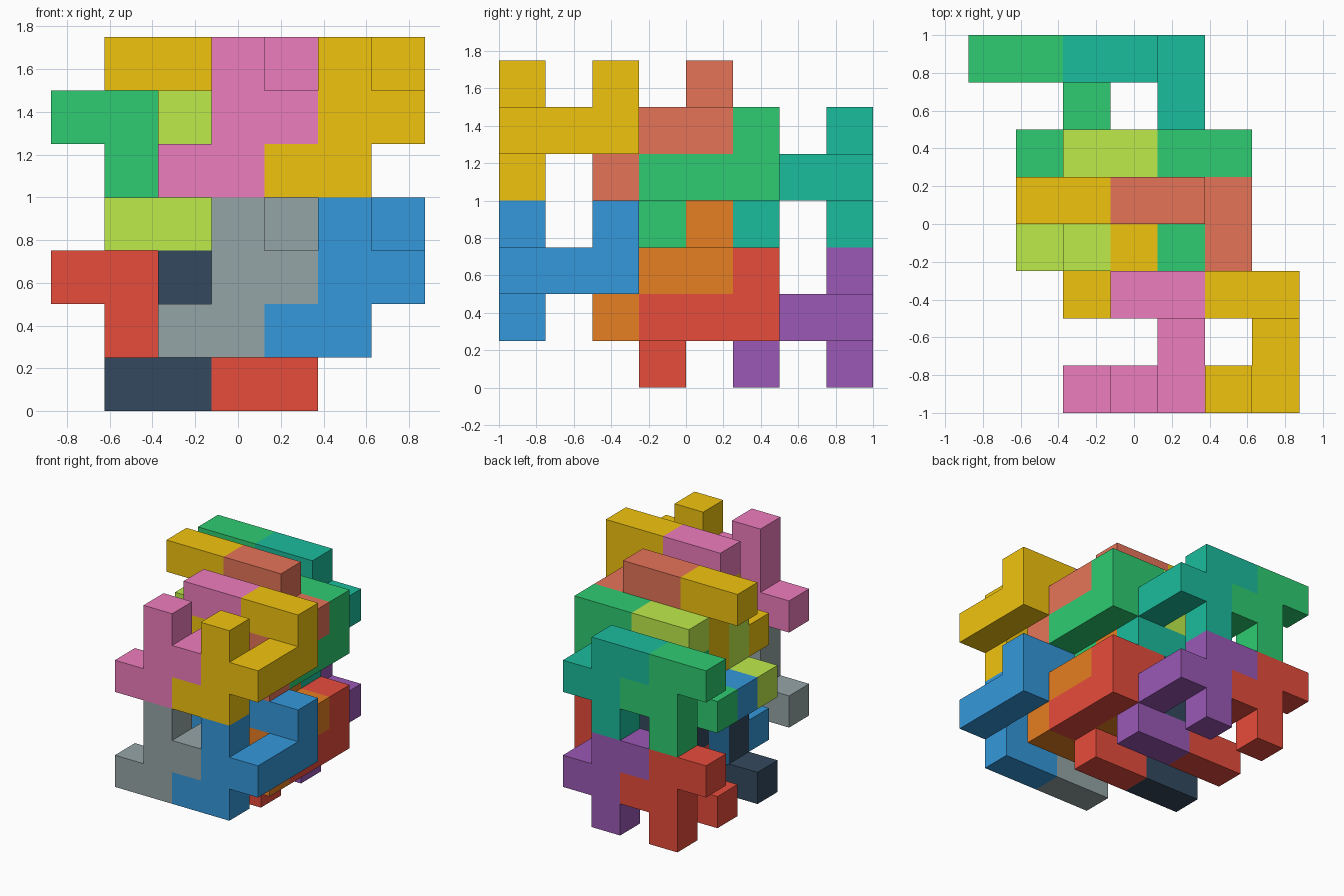
import bpy, bmesh
from mathutils import Vector

if "Cube" in bpy.data.objects:
    bpy.data.objects.remove(bpy.data.objects["Cube"])

U = 0.25                                  # size of one cube cell
ORIGIN = Vector((-0.875, -1.0, 0.0))      # corner of cell (0, 0, 0)

# One nine-cell piece: an F-shaped front, a linking arm, and a hooked tail
PIECE = [(0, 0, 1), (1, 0, 1), (1, 0, 2), (2, 0, 2), (1, 0, 3),
         (2, 1, 2),
         (2, 2, 2), (2, 2, 3), (1, 2, 3)]
DIRS = [Vector(d) for d in ((1, 0, 0), (-1, 0, 0), (0, 1, 0),
                            (0, -1, 0), (0, 0, 1), (0, 0, -1))]

COLOURS = {"red": "E74C3C", "blue": "3498DB", "grey": "95A5A6", "navy": "34495E",
           "purple": "9B59B6", "orange": "E67E22", "green": "2ECC71", "gold": "F1C40F",
           "pink": "EE7DBD", "lime": "BEEB4B", "teal": "1ABC9C", "terracotta": "E67458"}


def material(name):
    mat = bpy.data.materials.get(name)
    if not mat:
        mat = bpy.data.materials.new(name)
        srgb = [int(COLOURS[name][i:i + 2], 16) / 255 for i in (0, 2, 4)]
        mat.diffuse_color = [((c + 0.055) / 1.055) ** 2.4 for c in srgb] + [1]
        mat.use_nodes = True
        mat.node_tree.nodes["Principled BSDF"].inputs["Base Color"].default_value = mat.diffuse_color
    return mat


def build_piece(name, cells, colour):
    """Skin a set of cells, making faces only where there is no neighbour."""
    cells = {tuple(c) for c in cells}
    bm = bmesh.new()
    for c in cells:
        centre = Vector(c) + Vector((0.5, 0.5, 0.5))
        for d in DIRS:
            if tuple(int(v) for v in Vector(c) + d) in cells:
                continue
            a = Vector((d.y, d.z, d.x)) / 2
            b = d.cross(a)
            mid = centre + d / 2
            corners = (mid + a + b, mid - a + b, mid - a - b, mid + a - b)
            bm.faces.new([bm.verts.new(ORIGIN + p * U) for p in corners])
    bmesh.ops.remove_doubles(bm, verts=bm.verts, dist=0.001)
    bmesh.ops.dissolve_limit(bm, angle_limit=0.01, verts=bm.verts, edges=bm.edges)
    bmesh.ops.recalc_face_normals(bm, faces=bm.faces)
    mesh = bpy.data.meshes.new(name)
    bm.to_mesh(mesh)
    bm.free()
    mesh.materials.append(material(colour))
    bpy.context.collection.objects.link(bpy.data.objects.new(name, mesh))


# Name, shift in cells, turned half round the x axis, lower and upper colours
LAYOUT = [
    ("front_right", (4, 0, 0), False, "blue", "gold"),
    ("front_left", (2, 0, 0), False, "grey", "pink"),
    ("middle_right", (3, 3, -1), False, "red", "green"),
    ("middle_left", (1, 3, -1), False, "navy", "lime"),
    ("back_right", (2, 0, 0), True, "purple", "teal"),
    ("back_left", (0, 0, 0), True, "red", "green"),
    ("inner_right", (3, 3, -1), True, "orange", "terracotta"),
    ("inner_left", (1, 3, -1), True, "blue", "gold"),
]

# Two identical layers, the upper one three cells higher
for name, (sx, sy, sz), turned, low, high in LAYOUT:
    cells = [(x + sx, y + sy, z + sz) for x, y, z in PIECE]
    if turned:
        cells = [(x, 7 - y, 3 - z) for x, y, z in cells]
    build_piece("lower_" + name + "_piece", cells, low)
    build_piece("upper_" + name + "_piece", [(x, y, z + 3) for x, y, z in cells], high)
